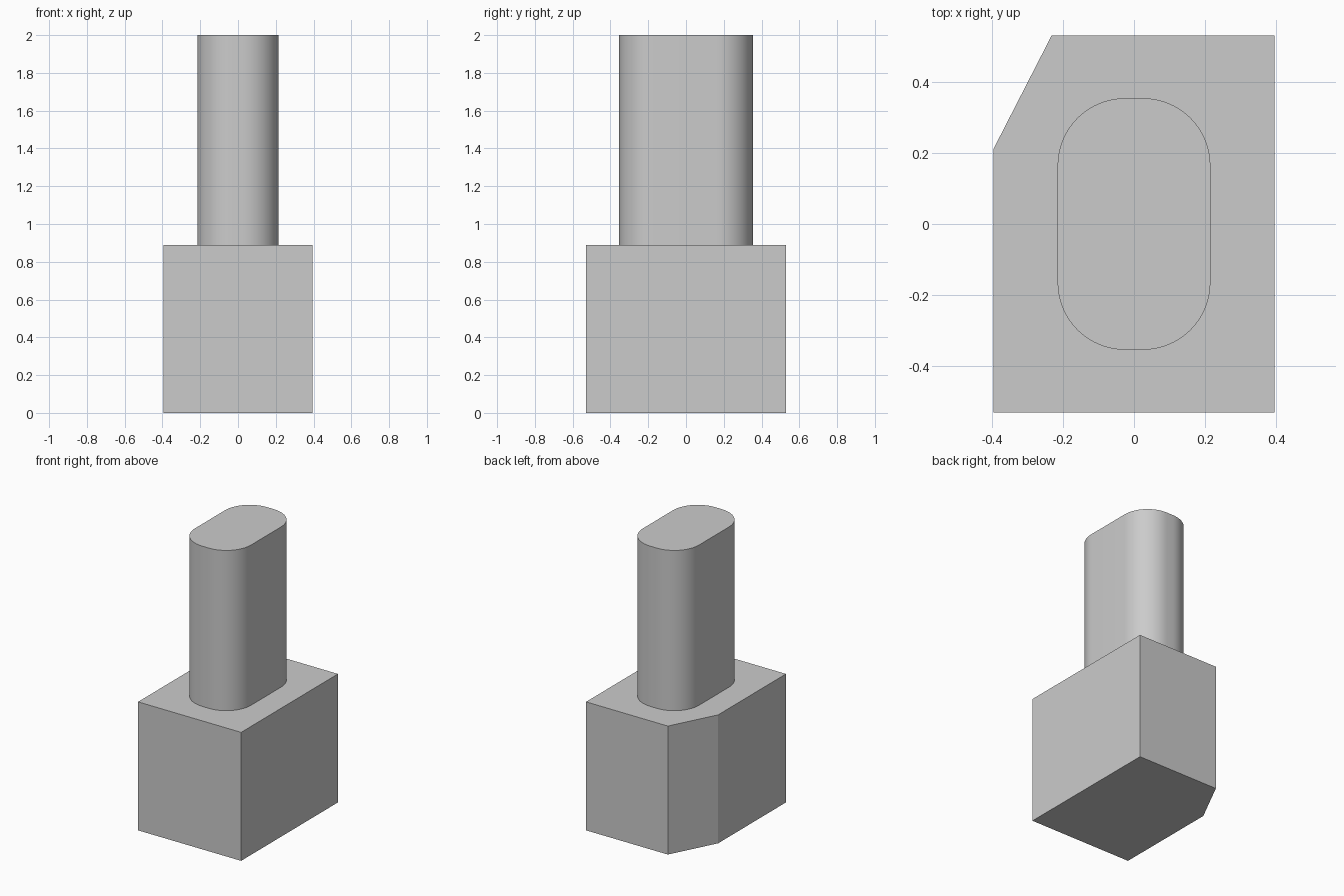
import bpy
import bmesh
from math import cos, sin, pi

cube = bpy.data.objects.get("Cube")
if cube:
    bpy.data.objects.remove(cube, do_unlink=True)

# Single grey material
grey = bpy.data.materials.new("plain_grey")
grey.use_nodes = True
colour = (0.6, 0.6, 0.6, 1)
grey.diffuse_color = colour
grey.node_tree.nodes["Principled BSDF"].inputs["Base Color"].default_value = colour


def extrude_profile(name, profile, bottom, top):
    """Turn a counter-clockwise outline into a solid between two heights."""
    bm = bmesh.new()
    face = bm.faces.new([bm.verts.new((x, y, bottom)) for x, y in profile])
    result = bmesh.ops.extrude_face_region(bm, geom=[face], use_keep_orig=True)
    verts = [g for g in result["geom"] if isinstance(g, bmesh.types.BMVert)]
    bmesh.ops.translate(bm, verts=verts, vec=(0, 0, top - bottom))
    bmesh.ops.recalc_face_normals(bm, faces=bm.faces)
    mesh = bpy.data.meshes.new(name)
    bm.to_mesh(mesh)
    bm.free()
    mesh.materials.append(grey)
    obj = bpy.data.objects.new(name, mesh)
    bpy.context.collection.objects.link(obj)
    return obj


def rounded_rectangle(half_x, half_y, radius, steps):
    points = []
    corners = [(1, 1), (-1, 1), (-1, -1), (1, -1)]
    for quarter, (sx, sy) in enumerate(corners):
        for i in range(steps + 1):
            a = (quarter + i / steps) * pi / 2
            points.append((sx * (half_x - radius) + radius * cos(a),
                           sy * (half_y - radius) + radius * sin(a)))
    return points


# Block base with one bevelled back corner
half_x, half_y, block_top = 0.395, 0.53, 0.89
extrude_profile("base_block", [
    (-half_x, -half_y), (half_x, -half_y), (half_x, half_y),
    (-0.232, half_y), (-half_x, 0.212)], 0, block_top)

# Rounded upright post, set slightly into the block
post = extrude_profile(
    "upright_post", rounded_rectangle(0.215, 0.354, 0.19, 16), block_top - 0.01, 2)
bpy.ops.object.select_all(action="DESELECT")
post.select_set(True)
bpy.context.view_layer.objects.active = post
bpy.ops.object.shade_smooth_by_angle()
